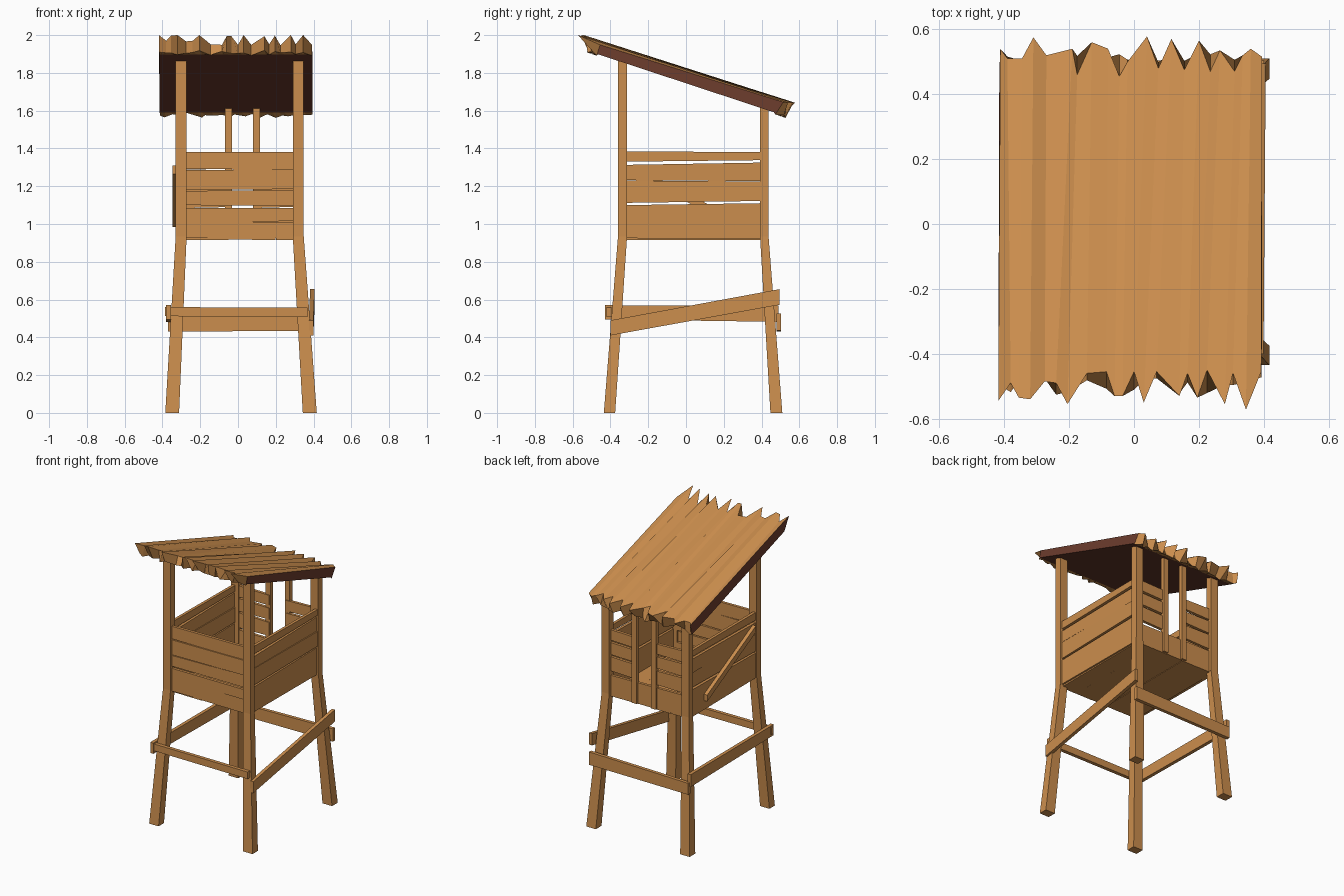
import bpy, random

if "Cube" in bpy.data.objects:
    bpy.data.objects.remove(bpy.data.objects["Cube"])
random.seed(4)


def material(name, col):
    m = bpy.data.materials.new(name)
    m.diffuse_color = (*col, 1)
    m.use_nodes = True
    m.node_tree.nodes["Principled BSDF"].inputs["Base Color"].default_value = m.diffuse_color
    return m


WOOD = material("warm wood", (0.60, 0.27, 0.075))
DARK = material("dark red brown", (0.155, 0.047, 0.027))


def mesh_object(name, verts, faces, mats=(WOOD,), idx=None):
    me = bpy.data.meshes.new(name)
    me.from_pydata(verts, [], faces)
    for m in mats:
        me.materials.append(m)
    if idx:
        me.polygons.foreach_set("material_index", idx)
    ob = bpy.data.objects.new(name, me)
    bpy.context.collection.objects.link(ob)
    # consistent outward normals
    import bmesh
    bm = bmesh.new()
    bm.from_mesh(me)
    bmesh.ops.recalc_face_normals(bm, faces=bm.faces)
    bm.to_mesh(me)
    bm.free()
    return ob


def loft(name, a, b):
    """Solid between two matching four-point loops."""
    faces = [(3, 2, 1, 0), (4, 5, 6, 7)]
    faces += [(i, (i + 1) % 4, (i + 1) % 4 + 4, i + 4) for i in range(4)]
    return mesh_object(name, list(a) + list(b), faces)


def rect(x0, x1, y0, y1, z):
    return [(x0, y0, z), (x1, y0, z), (x1, y1, z), (x0, y1, z)]


def board(name, axis, d, end0, end1, t=0.02):
    """Plank running along x or y. Each end: (along, bottom, top), d = depth (per end allowed)."""
    d0, d1 = d if isinstance(d, tuple) else (d, d)

    def loop(e, dd):
        u, b, h = e
        pts = [(dd, b), (dd + t, b), (dd + t, h), (dd, h)]
        return [(u, v, z) if axis == "x" else (v, u, z) for v, z in pts]
    return loft(name, loop(end0, d0), loop(end1, d1))


# Splayed legs and upright posts at the four corners
for side, xt, xb in (("left", (-0.33, -0.272), (-0.385, -0.312)),
                     ("right", (0.29, 0.348), (0.343, 0.417))):
    for end, yt, yb, top in (("front", (-0.36, -0.312), (-0.435, -0.375), 1.86),
                             ("back", (0.392, 0.437), (0.447, 0.51), 1.61)):
        loft(f"{end}_{side}_leg", rect(*xb, *yb, 0), rect(*xt, *yt, 0.935))
        p = loft(f"{end}_{side}_post", rect(*xt, *yt, 0.92), rect(*xt, *yt, top))
        for v in p.data.vertices:          # slope the post top under the roof
            if v.co.z > 1.5:
                v.co.z = 1.755 - 0.33 * v.co.y

# Floor planks
for i in range(5):
    x = -0.30 + i * 0.125
    dz = random.uniform(-0.004, 0.004)
    loft(f"floor_plank_{i}", rect(x, x + 0.124, -0.335, 0.42, 0.918 + dz),
         rect(x, x + 0.124, -0.335, 0.42, 0.94 + dz))

# Front wall: uneven planks (bottom, top at left; bottom, top at right)
for i, (a, b, c, d) in enumerate([(0.925, 1.015, 0.925, 1.01), (1.012, 1.085, 1.015, 1.085),
                                  (1.10, 1.175, 1.095, 1.18), (1.18, 1.285, 1.185, 1.29),
                                  (1.292, 1.38, 1.287, 1.38)]):
    board(f"front_plank_{i}", "x", (-0.345, -0.335 - 0.01 * (i % 2)), (-0.28, a, b), (0.30, c, d))

# Side walls
for i, (a, b, c, d) in enumerate([(0.925, 1.10, 0.92, 1.11), (1.112, 1.23, 1.122, 1.225),
                                  (1.232, 1.313, 1.227, 1.325), (1.33, 1.385, 1.338, 1.38)]):
    for side, x in (("left", -0.322), ("right", 0.316)):
        board(f"{side}_plank_{i}", "y", (x, x + 0.006 * (i % 2)), (-0.32, a, b), (0.40, c, d))

# Back wall: low full board, planks either side of the doorway
board("back_low_plank", "x", 0.40, (-0.28, 0.925, 1.07), (0.30, 0.925, 1.06))
for i, (a, b) in enumerate([(1.085, 1.19), (1.20, 1.29), (1.30, 1.38)]):
    board(f"back_left_plank_{i}", "x", 0.40, (-0.28, a, b), (-0.04, a + 0.005, b - 0.006))
    board(f"back_right_plank_{i}", "x", 0.40, (0.09, a, b - 0.005), (0.30, a + 0.006, b))
for i, x in enumerate((-0.07, 0.08)):
    loft(f"door_post_{i}", rect(x, x + 0.037, 0.405, 0.435, 0.92), rect(x, x + 0.037, 0.405, 0.435, 1.62))

# Diagonal brace on the left wall
board("left_diagonal_brace", "y", -0.347, (-0.28, 1.265, 1.31), (0.26, 0.985, 1.03), 0.025)

# Leg braces
board("front_brace", "x", -0.42, (-0.387, 0.512, 0.56), (0.368, 0.508, 0.557), 0.025)
board("back_brace", "x", 0.48, (-0.37, 0.43, 0.51), (0.40, 0.435, 0.525), 0.024)
board("left_brace", "y", -0.38, (-0.43, 0.495, 0.57), (0.49, 0.482, 0.568), 0.024)
board("right_brace", "y", (0.375, 0.382), (-0.40, 0.41, 0.49), (0.495, 0.572, 0.655), 0.024)

# Roof: ragged ridged planks over a dark slab; columns are (front x, front y, back x, back y)
COLS = [(-.418, -.545, -.412, .54), (-.38, -.49, -.39, .51), (-.355, -.535, -.345, .51),
        (-.32, -.54, -.31, .575), (-.275, -.485, -.27, .52), (-.24, -.49, -.19, .54),
        (-.205, -.555, -.175, .46), (-.145, -.46, -.13, .56), (-.085, -.455, -.08, .54),
        (-.06, -.53, -.045, .455), (-.035, -.53, -.02, .50), (0, -.455, .04, .578),
        (.03, -.55, .075, .48), (.07, -.455, .115, .57), (.14, -.53, .155, .475),
        (.165, -.46, .20, .565), (.195, -.535, .235, .47), (.225, -.45, .265, .535),
        (.28, -.555, .31, .47), (.305, -.46, .335, .52), (.345, -.572, .36, .54),
        (.392, -.455, .395, .515)]


def under(y):
    return 1.745 - 0.33 * y


verts, faces, idx = [], [], []
for i, (xf, yf, xb, yb) in enumerate(COLS):
    hf = 0.066 + 0.35 * (abs(yf) - 0.5) * 0.8
    hb = 0.066 + 0.35 * (yb - 0.5) * 0.8
    lf, lb = -0.47 - random.uniform(0, 0.06), 0.47 + random.uniform(0, 0.06)
    xm = (xf + xb) / 2
    verts += [(xm, -0.465, under(-0.465)), (xf, lf, under(lf) + 0.002 - 0.012 * (i % 2)),
              (xf, yf, min(under(yf) + hf, 2.0)), (xb, yb, under(yb) + hb),
              (xb, lb, under(lb) + 0.002 - 0.012 * (i % 2)), (xm, 0.465, under(0.465))]
n = len(COLS)
for i in range(n - 1):
    for k in range(6):
        a, b = i * 6 + k, i * 6 + (k + 1) % 6
        faces.append((a, b, b + 6, a + 6))
        idx.append(1 if k == 5 else 0)     # underside is dark
for s in (0, (n - 1) * 6):
    faces.append(tuple(range(s, s + 6)))
    idx.append(1)                          # slab sides are dark
roof = mesh_object("roof", verts, faces, (WOOD, DARK), idx)
